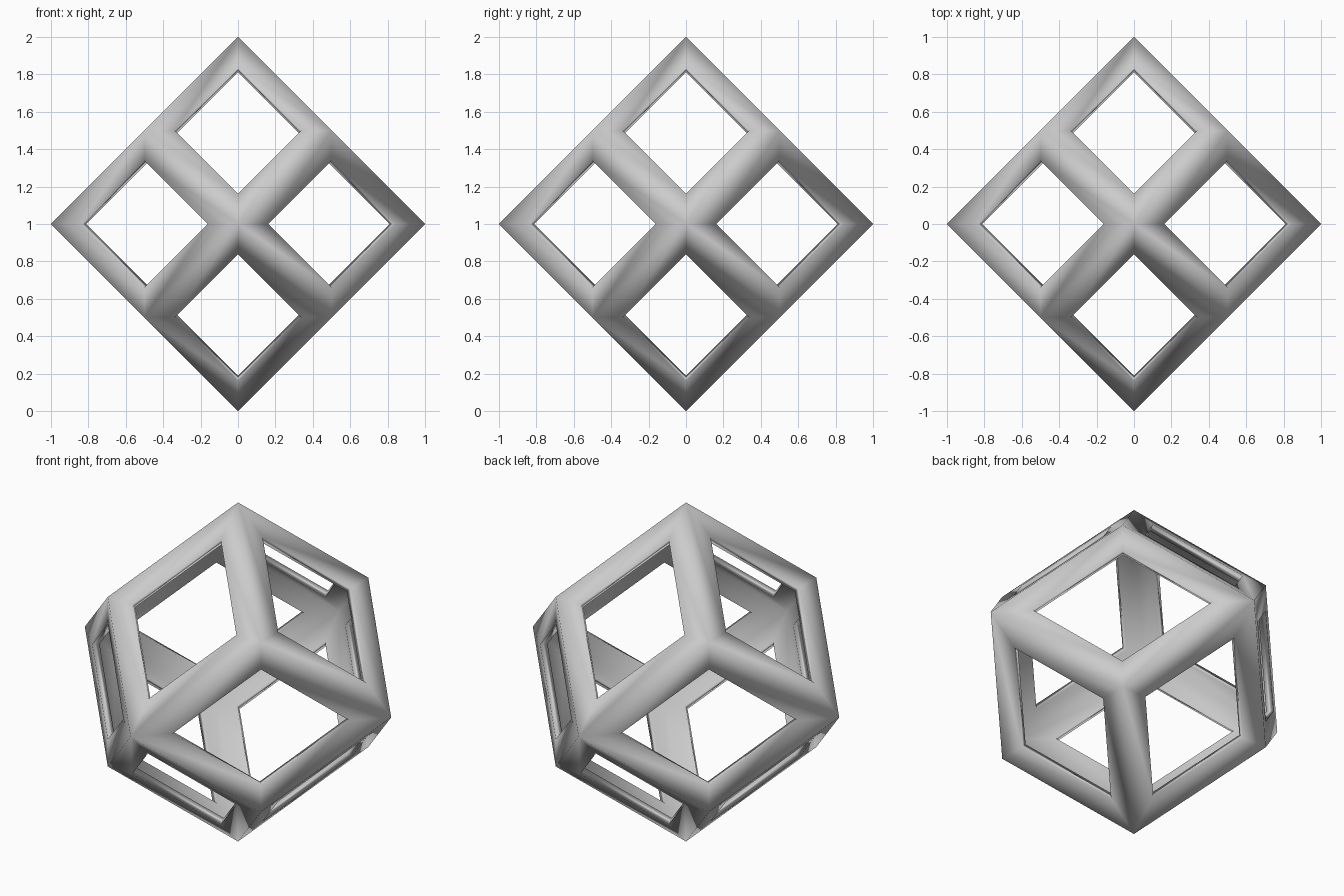
import bpy, bmesh
from itertools import combinations, product
from mathutils import Vector

if "Cube" in bpy.data.objects:
    bpy.data.objects.remove(bpy.data.objects["Cube"])

CENTRE = Vector((0, 0, 1))
AXES = [Vector((1, 0, 0)), Vector((0, 1, 0)), Vector((0, 0, 1))]

bm = bmesh.new()

# twelve rhombic faces, one for each pair of signed axes
for (i, j), (si, sj) in product(combinations(range(3), 2), product((1, -1), repeat=2)):
    a, b = AXES[i] * si, AXES[j] * sj
    mid, side = (a + b) / 2, AXES[3 - i - j] / 2
    bm.faces.new([bm.verts.new(CENTRE + p) for p in (a, mid + side, b, mid - side)])
bmesh.ops.remove_doubles(bm, verts=bm.verts[:], dist=1e-4)
bmesh.ops.recalc_face_normals(bm, faces=bm.faces[:])

# open a rhombic window in every face
windows = bm.faces[:]
bmesh.ops.inset_individual(bm, faces=windows, thickness=0.131, use_even_offset=True)
bmesh.ops.delete(bm, geom=windows, context='FACES')

for f in bm.faces:
    f.smooth = True

mesh = bpy.data.meshes.new("rhombic_frame")
bm.to_mesh(mesh)
bm.free()
frame = bpy.data.objects.new("rhombic_frame", mesh)
bpy.context.collection.objects.link(frame)

# wall thickness of the shell, inwards
shell = frame.modifiers.new("wall", 'SOLIDIFY')
shell.thickness = 0.04
shell.offset = -1
shell.use_even_offset = True
